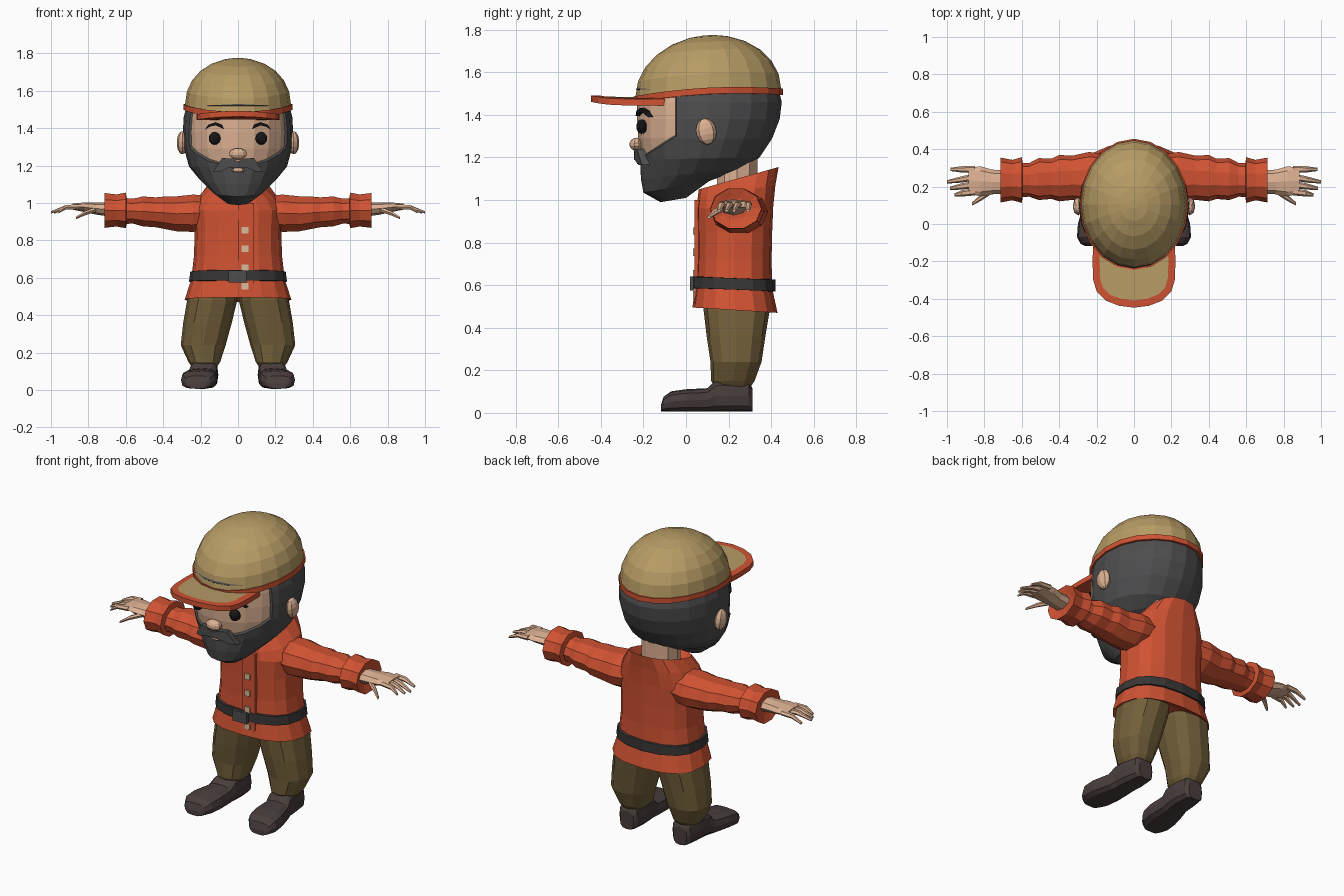
import bpy, bmesh
from math import sin, cos, pi, sqrt
from mathutils import Vector, Matrix

cube = bpy.data.objects.get("Cube")
if cube:
    bpy.data.objects.remove(cube)


def material(name, *rgb):
    m = bpy.data.materials.new(name)
    m.use_nodes = True
    color = (*rgb, 1)
    m.diffuse_color = color
    m.node_tree.nodes["Principled BSDF"].inputs["Base Color"].default_value = color
    return m


red = material("jacket red", .63, .085, .032)
tan = material("cap tan", .47, .33, .13)
skin = material("skin", .72, .44, .29)
hair = material("hair grey", .075, .075, .078)
belt_grey = material("belt grey", .04, .037, .036)
olive = material("trouser olive", .17, .115, .042)
brown = material("shoe brown", .065, .048, .045)
black = material("eye black", .008, .008, .009)
cream = material("button cream", .7, .5, .33)


def finish(name, bm, mats, mirror=False):
    """Turn a bmesh into an object, optionally mirrored across x."""
    bmesh.ops.recalc_face_normals(bm, faces=bm.faces)
    mesh = bpy.data.meshes.new(name)
    bm.to_mesh(mesh)
    bm.free()
    for m in mats:
        mesh.materials.append(m)
    ob = bpy.data.objects.new(name, mesh)
    bpy.context.collection.objects.link(ob)
    if mirror:
        mod = ob.modifiers.new("mirror", 'MIRROR')
        mod.use_mirror_merge = False
    return ob


def loft(rings, n=12, power=1.0):
    """Skin rings given as (centre, u axis, v axis); ends are closed."""
    bm = bmesh.new()
    curve = lambda t: abs(t) ** power * (1 if t > 0 else -1)
    loops = []
    for c, u, v in rings:
        c, u, v = Vector(c), Vector(u), Vector(v)
        angles = [2 * pi * i / n for i in range(n)]
        loops.append([bm.verts.new(c + u * curve(cos(a)) + v * curve(sin(a))) for a in angles])
    for a, b in zip(loops, loops[1:]):
        for i in range(n):
            j = (i + 1) % n
            bm.faces.new((a[i], a[j], b[j], b[i]))
    bm.faces.new(loops[0])
    bm.faces.new(loops[-1])
    return bm


def level(zf, zb, yf, yb, hw):
    """Body ring: front and back height, front and back depth, half width."""
    return ((0, (yf + yb) / 2, (zf + zb) / 2), (hw, 0, 0), (0, (yb - yf) / 2, (zb - zf) / 2))


def across(x, y, z, ry, rz):
    return ((x, y, z), (0, ry, 0), (0, 0, rz))


def ball(name, at, size, mat, mirror=False, tilt=0, seg=10):
    bm = bmesh.new()
    matrix = Matrix.Translation(at) @ Matrix.Rotation(tilt, 4, 'X') @ Matrix.Diagonal((*size, 1))
    bmesh.ops.create_uvsphere(bm, u_segments=seg, v_segments=7, radius=1, matrix=matrix)
    return finish(name, bm, [mat], mirror)


def plate(name, pts, depth, thick, mat, mirror=False):
    """Front-facing plate from an (x, z) outline that follows depth(x)."""
    bm = bmesh.new()
    front = [bm.verts.new((x, depth(x), z)) for x, z in pts]
    back = [bm.verts.new((x, depth(x) + thick, z)) for x, z in pts]
    bm.faces.new(front)
    bm.faces.new(back[::-1])
    for i in range(len(pts)):
        j = (i + 1) % len(pts)
        bm.faces.new((front[i], back[i], back[j], front[j]))
    return finish(name, bm, [mat], mirror)


def box_outline(x0, x1, z0, z1):
    return [(x0, z0), (x1, z0), (x1, z1), (x0, z1)]


# Head with a recessed face below hair and above beard
bm = loft([level(*r) for r in (
    (.99, 1.01, -.12, .0, .06), (1.035, 1.09, -.2, .11, .14), (1.1, 1.15, -.212, .28, .205),
    (1.19, 1.2, -.215, .345, .262), (1.29, 1.29, -.235, .405, .288), (1.38, 1.38, -.24, .44, .295),
    (1.46, 1.46, -.24, .45, .29), (1.52, 1.52, -.235, .435, .275), (1.58, 1.58, -.2, .4, .25))], 20)
hairline, jaw, slope = -.045, 1.3, .62
for co, no in (((0, hairline, 0), (0, 1, 0)), ((0, hairline, jaw), (0, -slope, 1))):
    bmesh.ops.bisect_plane(bm, geom=bm.verts[:] + bm.edges[:] + bm.faces[:],
                           plane_co=co, plane_no=no)
face = []
for f in bm.faces:
    c = f.calc_center_median()
    if c.y < hairline and c.z > jaw + slope * (c.y - hairline) and c.z < 1.5:
        f.material_index = 1
        face.append(f)
bmesh.ops.recalc_face_normals(bm, faces=bm.faces)
rim = bmesh.ops.inset_region(bm, faces=face, thickness=.008, depth=-.01, use_even_offset=True)
for f in rim["faces"]:
    f.material_index = 0
finish("head", bm, [hair, skin])

# Facial features
face_y = lambda x: .1 - .34 * sqrt(1 - (x / .295) ** 2)
ball("eyes", (.125, face_y(.125), 1.345), (.033, .026, .034), black, True)
ball("nose", (0, -.232, 1.262), (.05, .034, .031), skin)
ball("lower_lip", (0, -.215, 1.176), (.04, .014, .012), skin)
ball("ears", (.298, .095, 1.322), (.03, .048, .062), skin, True, .2, 8)
plate("eyebrows", [(.075, 1.395), (.085, 1.418), (.12, 1.432), (.16, 1.418), (.178, 1.39),
                   (.15, 1.408), (.12, 1.415)], lambda x: face_y(x) - .008, .03, black, True)
plate("moustache", [(0, 1.222), (.04, 1.238), (.085, 1.24), (.135, 1.165), (.09, 1.17),
                    (.05, 1.188), (0, 1.188)], lambda x: face_y(x) - .005, .07, hair, True)

# Cap: a red band under a domed crown, raised a little over the ears
steps = [(-.03, 1.025, 0), (0, 1.025, 0)]
steps += [(0, 1, pi / 2 * i / 6) for i in range(6)] + [(0, 1, 1.5)]
bm = loft([((0, .105, 1.505 + dz + .27 * sin(e)), (.283 * s * cos(e), 0, 0),
            (0, .342 * s * cos(e), .018 * cos(e))) for dz, s, e in steps], 20)
bm.faces.ensure_lookup_table()
for i, f in enumerate(bm.faces):
    f.material_index = 0 if i < 20 * 2 or len(f.verts) > 4 and f.calc_center_median().z < 1.55 else 1
for v in bm.verts:
    v.co.z += .022 * (v.co.x / .283) ** 2
finish("cap", bm, [red, tan])

# Visor: rounded plate with an inset tan top
half = [(.215, -.03), (.222, -.2), (.218, -.3), (.2, -.36), (.15, -.41), (.08, -.437)]
outline = half + [(0, -.447)] + [(-x, y) for x, y in half[::-1]]
bm = bmesh.new()
top = bm.faces.new([bm.verts.new((x, y, 1.492)) for x, y in outline])
low = bmesh.ops.extrude_face_region(bm, geom=[top], use_keep_orig=True)["geom"]
for v in low:
    if isinstance(v, bmesh.types.BMVert):
        v.co.z -= .03
bmesh.ops.recalc_face_normals(bm, faces=bm.faces)
top = max(bm.faces, key=lambda f: f.calc_center_median().z)
bmesh.ops.inset_region(bm, faces=[top], thickness=.038, use_even_offset=True)
top.material_index = 1
for v in bm.verts:
    v.co.z -= .35 * v.co.x ** 2
finish("visor", bm, [red, tan])

# Neck
finish("neck", loft([level(1, 1, .14, .34, .11), level(1.2, 1.2, .14, .34, .11)], 10), [skin])

# Jacket body with flared hem and tall back collar
finish("jacket", loft([level(*r) for r in (
    (.52, .5, .1, .36, .2), (.495, .47, .03, .43, .285), (.6, .585, .045, .405, .25),
    (.72, .72, .05, .402, .235), (.85, .85, .05, .405, .232), (.96, .97, .048, .41, .24),
    (1.01, 1.07, .055, .42, .205), (1.05, 1.155, .06, .435, .15), (1.02, 1.1, .1, .39, .115))],
    16, .8), [red])
plate("placket", box_outline(0, .085, .5, 1.0), lambda x: .041, .02, red)
for i in range(4):
    z = .555 + i * .1
    plate("button", box_outline(.02, .055, z - .017, z + .017), lambda x: .033, .01, cream)

# Belt and buckle
finish("belt", loft([level(z, z - .015, .03, .42, w) for z, w in
                     ((.585, .22), (.587, .262), (.64, .255), (.642, .22))], 16, .8), [belt_grey])
plate("buckle", box_outline(-.05, .045, .575, .64), lambda x: .018, .02, hair)

# Sleeves with folds and turned cuffs
finish("sleeves", loft([across(*r) for r in (
    (.12, .25, .95, .12, .09), (.24, .25, .945, .135, .105), (.33, .247, .942, .118, .098),
    (.4, .245, .948, .124, .09), (.44, .242, .95, .108, .084), (.51, .24, .955, .112, .084),
    (.56, .236, .956, .09, .07), (.595, .235, .957, .09, .072), (.6, .235, .96, .122, .1),
    (.65, .235, .96, .108, .09), (.715, .235, .96, .12, .098), (.7, .23, .96, .07, .05))],
    10), [red], True)

# Hands: palm, four fingers and a thumb
finish("palms", loft([across(*r) for r in (
    (.67, .222, .965, .062, .04), (.76, .225, .97, .066, .032),
    (.82, .228, .977, .08, .026), (.885, .232, .98, .07, .016))], 8), [skin], True)


def digit(name, *path):
    sizes = (.019, .017, .009)
    finish(name, loft([across(*p, r, r * .8) for p, r in zip(path, sizes)], 6), [skin], True)


for i, (tip_x, tip_y) in enumerate([(.96, .155), (.985, .19), (1, .225), (.98, .292)]):
    y = .172 + i * .04
    digit("fingers", (.85, y, .98), (.92, (y + tip_y) / 2, .977), (tip_x, tip_y, .95))
digit("thumbs", (.76, .18, .965), (.82, .14, .945), (.865, .108, .92))

# Baggy trouser legs
finish("trousers", loft([((x, y, z), (rx, 0, 0), (0, ry, 0)) for z, x, y, rx, ry in (
    (.56, .125, .235, .12, .15), (.48, .138, .238, .134, .155), (.36, .163, .235, .13, .138),
    (.24, .186, .235, .12, .12), (.15, .18, .22, .085, .102), (.125, .18, .22, .068, .085))],
    12, .85), [olive], True)

# Shoes, toes turned slightly outward
finish("shoes", loft([((x, y, .006 + h / 2), (w, 0, 0), (0, 0, h / 2)) for y, x, w, h in (
    (.312, .178, .045, .11), (.295, .178, .062, .142), (.22, .18, .075, .152),
    (.14, .185, .076, .148), (.1, .192, .08, .11), (.0, .205, .095, .105),
    (-.07, .213, .092, .095), (-.105, .216, .07, .07), (-.118, .217, .045, .03))],
    12, .65), [brown], True)
